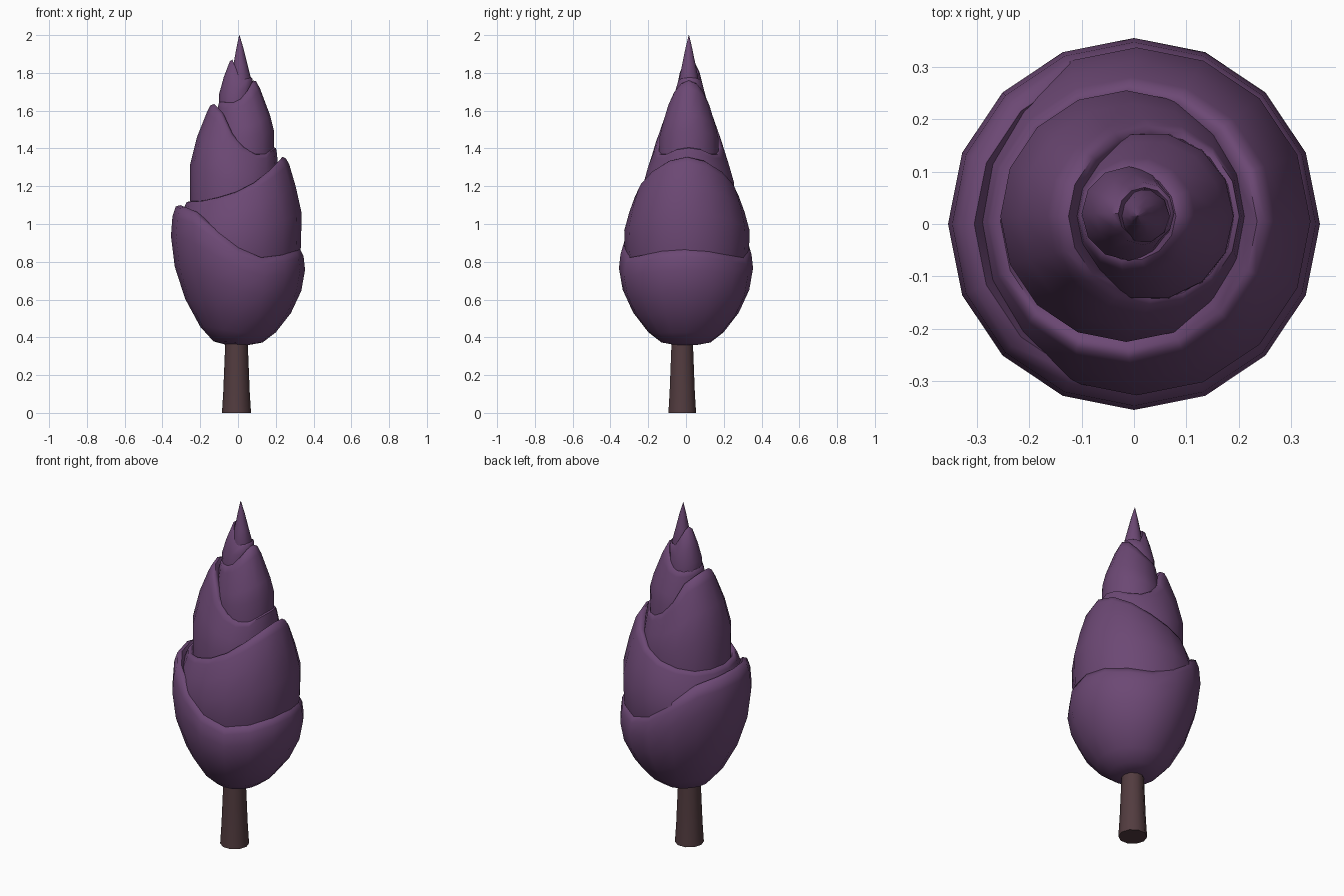
import bpy, bmesh, math


def material(name, rgb):
    m = bpy.data.materials.new(name)
    m.diffuse_color = (*rgb, 1)
    return m


purple = material("purple foliage", (0.15, 0.065, 0.175))
brown = material("dark brown bark", (0.085, 0.045, 0.05))


def lookup(table, c):
    """Linear interpolation in a list of (position, value)."""
    for (a, va), (b, vb) in zip(table, table[1:]):
        if c <= b:
            return va + (vb - va) * (c - a) / (b - a)
    return table[-1][1]


def layer(name, mat, segs, base, rim, profile, cy=0.0, angle=60):
    """Lathe with a slanted rim. profile: (radius, height fraction, x centre);
    rim: (cosine of direction, rim height), so the top can rise left or right."""
    bm = bmesh.new()
    rings = []
    for r, f, cx in profile:
        ring = []
        for i in range(segs):
            a = 2 * math.pi * i / segs
            top = lookup(rim, max(-1, min(1, math.cos(a))))
            ring.append(bm.verts.new((cx + r * math.cos(a), cy + r * math.sin(a),
                                      base + f * (top - base))))
        rings.append(ring)
    for lo, hi in zip(rings, rings[1:]):
        for i in range(segs):
            j = (i + 1) % segs
            bm.faces.new((lo[i], lo[j], hi[j], hi[i]))
    bm.faces.new(rings[0][::-1])
    bm.faces.new(rings[-1])
    bmesh.ops.remove_doubles(bm, verts=bm.verts, dist=1e-4)
    bmesh.ops.recalc_face_normals(bm, faces=bm.faces)
    me = bpy.data.meshes.new(name)
    bm.to_mesh(me)
    bm.free()
    me.materials.append(mat)
    ob = bpy.data.objects.new(name, me)
    bpy.context.collection.objects.link(ob)
    bpy.ops.object.select_all(action='DESELECT')
    ob.select_set(True)
    bpy.context.view_layer.objects.active = ob
    bpy.ops.object.shade_smooth_by_angle(angle=math.radians(angle))
    return ob


# Trunk, slightly flared at the foot
layer("trunk", brown, 10, 0, [(-1, 0.45), (1, 0.45)],
      [(0.077, 0, -0.008), (0.07, 0.25, -0.008), (0.06, 0.8, -0.008),
       (0.058, 1, -0.008)], -0.02)

# Bottom bowl of foliage, high on the left
layer("foliage_1", purple, 16, 0.36,
      [(-1, 1.10), (-0.6, 1.05), (-0.3, 0.95), (0, 0.88), (0.37, 0.825),
       (0.75, 0.84), (1, 0.87)],
      [(0.06, 0, 0), (0.13, 0.025, 0), (0.20, 0.13, 0), (0.28, 0.33, 0),
       (0.335, 0.56, 0), (0.355, 0.78, 0), (0.347, 0.92, 0), (0.33, 0.99, 0),
       (0.305, 1, 0), (0.28, 0.94, 0), (0.2, 0.7, 0)])

# Second layer, high on the right
layer("foliage_2", purple, 16, 0.76,
      [(-1, 1.12), (-0.6, 1.125), (0, 1.17), (0.4, 1.22), (0.8, 1.30), (1, 1.355)],
      [(0.31, 0, 0.005), (0.328, 0.2, 0.005), (0.332, 0.5, 0.005),
       (0.305, 0.74, 0), (0.275, 0.94, -0.005), (0.262, 0.99, -0.01),
       (0.245, 1, -0.01), (0.225, 0.95, -0.015), (0.18, 0.8, 0)], 0.005)

# Third layer, high on the left
layer("foliage_3", purple, 16, 1.09,
      [(-1, 1.635), (-0.6, 1.57), (-0.3, 1.44), (0.3, 1.37), (0.7, 1.37), (1, 1.405)],
      [(0.238, 0, -0.017), (0.24, 0.4, -0.015), (0.215, 0.68, -0.002),
       (0.185, 0.92, 0.02), (0.173, 0.99, 0.028), (0.158, 1, 0.033),
       (0.145, 0.95, 0.035), (0.11, 0.75, 0.03)], 0.015)

# Fourth layer, high on the right
layer("foliage_4", purple, 14, 1.32,
      [(-1, 1.65), (-0.3, 1.64), (0.2, 1.66), (0.6, 1.70), (1, 1.76)],
      [(0.162, 0, 0.03), (0.16, 0.4, 0.03), (0.145, 0.58, 0.025),
       (0.112, 0.9, 0.005), (0.098, 0.99, -0.002), (0.085, 1, -0.005),
       (0.07, 0.93, -0.008), (0.05, 0.75, 0)], 0.015)

# Fifth layer, high on the left
layer("foliage_5", purple, 12, 1.61,
      [(-1, 1.87), (-0.5, 1.81), (0, 1.765), (1, 1.775)],
      [(0.09, 0, -0.01), (0.09, 0.3, -0.01), (0.075, 0.65, 0),
       (0.06, 0.97, 0.017), (0.05, 1, 0.02), (0.04, 0.9, 0.02)], 0.02)

# Pointed tip
layer("foliage_tip", purple, 10, 1.70, [(-1, 2.0), (1, 2.0)],
      [(0.05, 0, 0.016), (0.052, 0.25, 0.016), (0.038, 0.47, 0.013),
       (0.018, 0.78, 0.01), (0.001, 1, 0.007)], 0.015)
